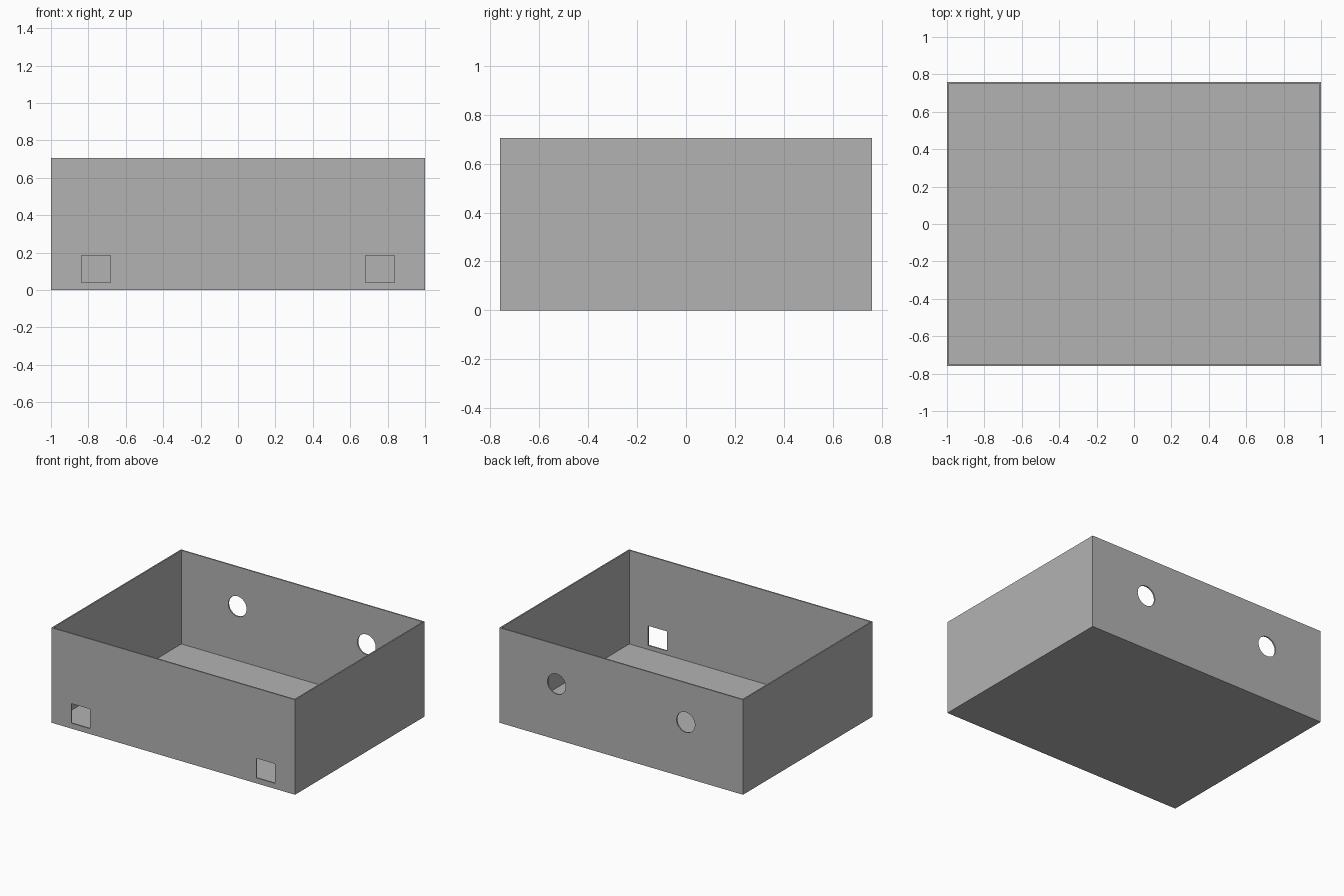
import bpy
import math

WIDTH, DEPTH, HEIGHT, WALL = 2.0, 1.52, 0.705, 0.01

old = bpy.data.objects.get("Cube")
if old:
    bpy.data.objects.remove(old, do_unlink=True)

grey = bpy.data.materials.new("plain grey")
grey.use_nodes = True
colour = (0.45, 0.45, 0.45, 1)
grey.diffuse_color = colour
grey.node_tree.nodes["Principled BSDF"].inputs["Base Color"].default_value = colour


def block(name, size, centre):
    bpy.ops.mesh.primitive_cube_add(size=1, location=centre)
    ob = bpy.context.object
    ob.name = name
    ob.scale = size
    bpy.ops.object.transform_apply(location=False, rotation=False, scale=True)
    ob.data.materials.append(grey)
    return ob


def cut(target, cutter):
    mod = target.modifiers.new(cutter.name, "BOOLEAN")
    mod.operation = "DIFFERENCE"
    mod.solver = "EXACT"
    mod.object = cutter
    cutter.hide_render = True
    cutter.hide_set(True)
    cutter.display_type = "WIRE"


# Open tray with thin walls and floor
tray = block("open_box", (WIDTH, DEPTH, HEIGHT), (0, 0, HEIGHT / 2))
cavity = block("cavity_cutter", (WIDTH - 2 * WALL, DEPTH - 2 * WALL, HEIGHT),
               (0, 0, HEIGHT / 2 + WALL))
cutters = [cavity]

for side, label in ((-1, "right"), (1, "left")):
    # Square openings low in the front wall
    cutters.append(block(label + "_square_hole_cutter", (0.154, 0.1, 0.145),
                         (side * 0.759, -DEPTH / 2, 0.113)))
    # Round openings in the back wall
    bpy.ops.mesh.primitive_cylinder_add(
        vertices=48, radius=0.075, depth=0.1,
        location=(side * 0.53, DEPTH / 2, 0.412), rotation=(math.pi / 2, 0, 0))
    hole = bpy.context.object
    hole.name = label + "_round_hole_cutter"
    hole.data.materials.append(grey)
    cutters.append(hole)

for cutter in cutters:
    cut(tray, cutter)

# Apply the cuts, then remove the cutters
bpy.context.view_layer.objects.active = tray
for mod in list(tray.modifiers):
    bpy.ops.object.modifier_apply(modifier=mod.name)
for cutter in cutters:
    bpy.data.objects.remove(cutter, do_unlink=True)
